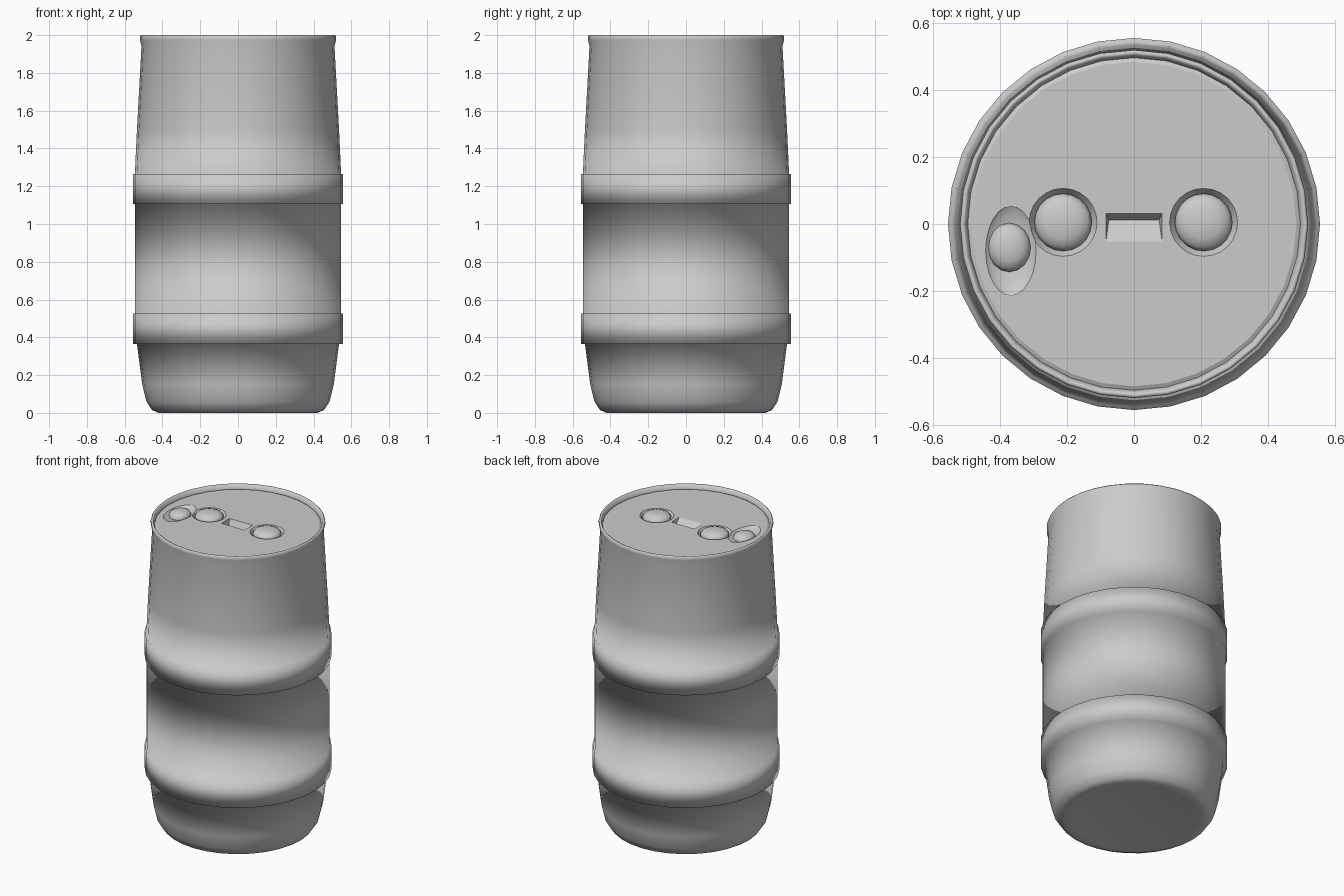
import bpy, bmesh, math
from mathutils import Matrix

if "Cube" in bpy.data.objects:
    bpy.data.objects.remove(bpy.data.objects["Cube"])

grey = bpy.data.materials.new("plain grey plastic")
grey.use_nodes = True
GREY = (0.6, 0.6, 0.6, 1)
grey.diffuse_color = GREY
grey.node_tree.nodes["Principled BSDF"].inputs["Base Color"].default_value = GREY


def add_object(name, bm):
    bmesh.ops.recalc_face_normals(bm, faces=bm.faces)
    for f in bm.faces:
        f.smooth = True
    mesh = bpy.data.meshes.new(name)
    bm.to_mesh(mesh)
    bm.free()
    mesh.materials.append(grey)
    ob = bpy.data.objects.new(name, mesh)
    bpy.context.collection.objects.link(ob)
    return ob


def lathe(name, profile, sides, place=Matrix()):
    """Revolve (radius, z) points about z; closes each end with a cap."""
    bm = bmesh.new()
    rings = [[bm.verts.new((r * math.cos(a), r * math.sin(a), z))
              for a in (math.tau * i / sides for i in range(sides))]
             for r, z in profile]
    for low, high in zip(rings, rings[1:]):
        for i in range(sides):
            j = (i + 1) % sides
            bm.faces.new((low[i], low[j], high[j], high[i]))
    bm.faces.new(rings[0])
    bm.faces.new(rings[-1])
    bm.transform(place)
    return add_object(name, bm)


def activate(ob):
    bpy.ops.object.select_all(action='DESELECT')
    ob.select_set(True)
    bpy.context.view_layer.objects.active = ob


LID = 1.975

# Barrel wall: rounded foot, two raised bands, tapering neck, flared rim
band = lambda z: [(0.556, z), (0.556, z + 0.16)]
wall = [(0.38, 0.008), (0.42, 0), (0.455, 0.015), (0.485, 0.06), (0.507, 0.15),
        (0.535, 0.365)] + band(0.365) + [(0.546, 0.525), (0.546, 1.105)] \
    + band(1.105) + [(0.546, 1.265), (0.535, 1.5), (0.511, 1.94), (0.52, 1.975),
                     (0.52, 1.993), (0.514, 2.0), (0.505, 1.996),
                     (0.497, LID - 0.005), (0.49, LID - 0.07)]
lathe("barrel_body", wall, 32)

# Lid plate with softened outer edge
lid = lathe("lid", [(0.495, LID - 0.06), (0.497, LID - 0.006), (0.485, LID)], 32)

# Recesses cut into the lid
cutters = []
for x in (-0.212, 0.208):
    cutters.append(lathe("bung_recess_cutter", [(0.085, -0.025), (0.105, 0.005)], 24,
                         Matrix.Translation((x, 0.005, LID))))

bm = bmesh.new()
ends = []
for x in (-1, 1):
    ends.append([bm.verts.new((x * w, y, LID + z)) for w, y, z in
                 ((0.085, 0.034, 0.005), (0.075, 0.012, -0.04), (0.085, -0.06, 0.005))])
bm.faces.new(ends[0])
bm.faces.new(ends[1])
for i in range(3):
    j = (i + 1) % 3
    bm.faces.new((ends[0][i], ends[0][j], ends[1][j], ends[1][i]))
cutters.append(add_object("grip_groove_cutter", bm))

bm = bmesh.new()
bmesh.ops.create_uvsphere(bm, u_segments=24, v_segments=12, radius=1)
bm.transform(Matrix.Translation((-0.368, -0.08, LID + 0.02)) @ Matrix.Diagonal((0.085, 0.15, 0.045, 1)))
cutters.append(add_object("vent_dish_cutter", bm))

activate(lid)
for cutter in cutters:
    cutter.hide_render = True
    mod = lid.modifiers.new("recess", 'BOOLEAN')
    mod.operation = 'DIFFERENCE'
    mod.solver = 'EXACT'
    mod.object = cutter
    bpy.ops.object.modifier_apply(modifier=mod.name)
for cutter in cutters:
    bpy.data.objects.remove(cutter)
bpy.ops.object.shade_smooth_by_angle(angle=math.radians(20))

# Domed bungs seated in their recesses
dome = [(0.082, -0.03), (0.086, -0.008), (0.075, 0.008), (0.05, 0.018), (0.02, 0.022)]
for side, x in (("right", -0.212), ("left", 0.208)):
    lathe(side + "_bung", dome, 20, Matrix.Translation((x, 0.005, LID)))

# Oval vent cap in the dish
lathe("vent_cap", dome, 16, Matrix.Translation((-0.373, -0.07, LID - 0.005))
      @ Matrix.Diagonal((0.75, 0.85, 1, 1)))
